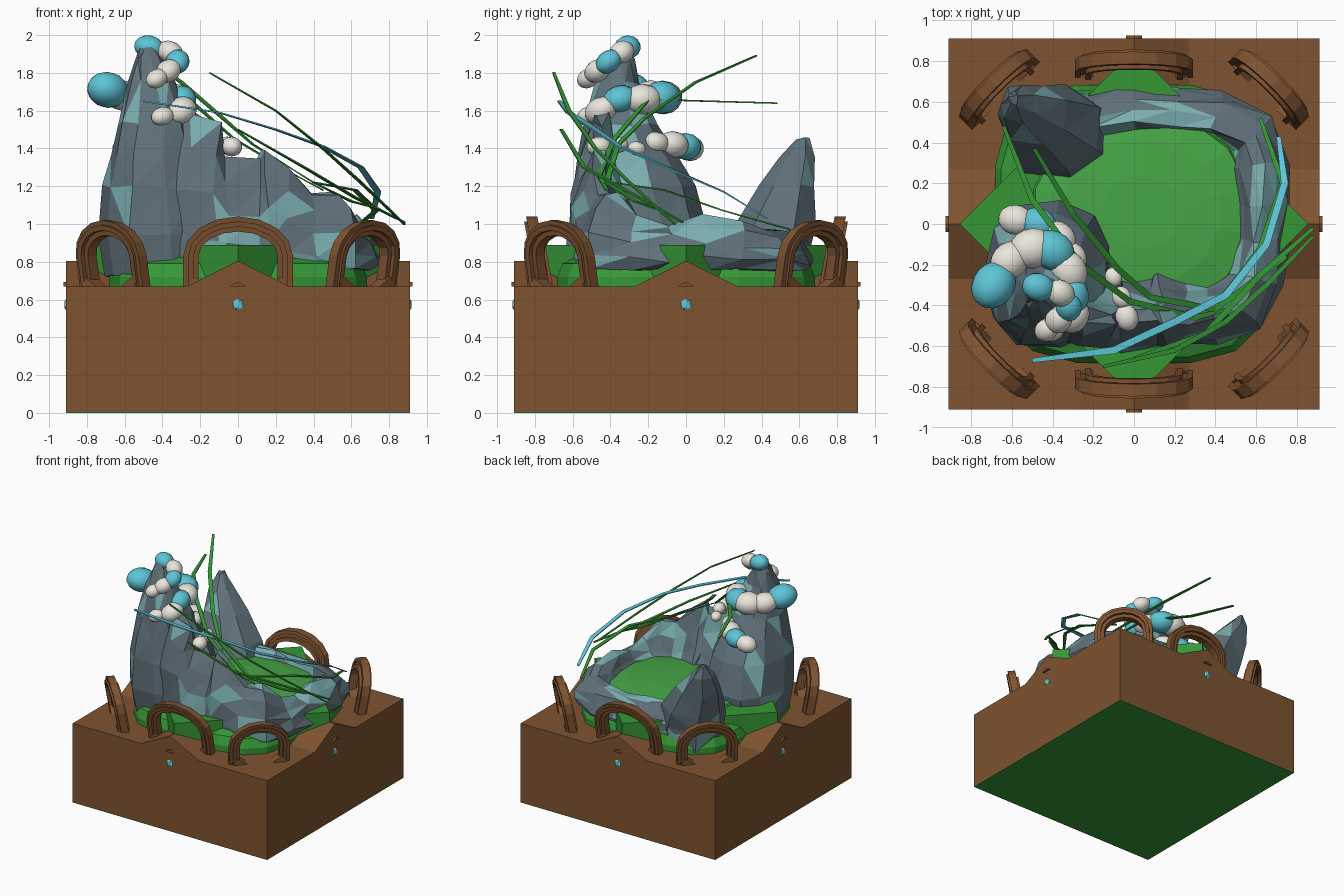
import bpy, bmesh, math, random
from mathutils import Vector, Matrix, noise

if "Cube" in bpy.data.objects:
    bpy.data.objects.remove(bpy.data.objects["Cube"])
random.seed(4)

def mat(name, r, g, b):
    m = bpy.data.materials.new(name)
    m.diffuse_color = [(c / 255) ** 2.2 for c in (r, g, b)] + [1]
    m.use_nodes = True
    m.node_tree.nodes["Principled BSDF"].inputs["Base Color"].default_value = m.diffuse_color
    return m

BROWN, GREEN = mat("brown", 126, 84, 52), mat("green", 56, 150, 56)
ROCK, MOSS = mat("slate", 96, 113, 122), mat("pale_teal", 122, 172, 174)
WHITE, BLUE = mat("cloud_white", 234, 230, 220), mat("sky_blue", 94, 196, 214)
LAWN = mat("lawn_green", 72, 165, 72)

def finish(name, bm, *mats):
    bmesh.ops.recalc_face_normals(bm, faces=bm.faces)
    me = bpy.data.meshes.new(name)
    bm.to_mesh(me)
    bm.free()
    for m in mats:
        me.materials.append(m)
    ob = bpy.data.objects.new(name, me)
    bpy.context.collection.objects.link(ob)
    return ob

def prism(name, pts, y0, y1, m, angle=0, shear=0):
    """Extrude an x-z outline from y0 to y1, lean it outward, turn it about z."""
    bm = bmesh.new()
    a, b = [[bm.verts.new((x, y - shear * (z - .67), z)) for x, z in pts] for y in (y0, y1)]
    bm.faces.new(a)
    bm.faces.new(b)
    for i in range(len(pts)):
        j = (i + 1) % len(pts)
        bm.faces.new((a[i], a[j], b[j], b[i]))
    bm.transform(Matrix.Rotation(angle, 4, 'Z'))
    return finish(name, bm, m)

def loft(name, rings, mats, closed=True, jitter=0, patch=None):
    """Skin rings of points; optional rocky jitter and noise-driven colour patches."""
    bm = bmesh.new()
    vs = [[bm.verts.new(p) for p in r] for r in rings]
    n = len(vs[0])
    for r, s in zip(vs, vs[1:]):
        for i in range(n if closed else n - 1):
            j = (i + 1) % n
            bm.faces.new((r[i], r[j], s[j], s[i]))
    bm.faces.new(vs[0])
    bm.faces.new(vs[-1])
    if jitter:
        for v in bm.verts:
            v.co += Vector([random.uniform(-jitter, jitter) for _ in range(3)])
        bmesh.ops.triangulate(bm, faces=bm.faces)
    if patch is not None:
        for f in bm.faces:
            if noise.noise(f.calc_center_median() * 4.5) > patch:
                f.material_index = 1
    return finish(name, bm, *mats)

def oval(x0, x1, y0, y1, z, n=9, p=1.0):
    out = []
    for i in range(n):
        a = 2 * math.pi * (i + .5) / n
        c, s = math.cos(a), math.sin(a)
        out.append(((x0 + x1) / 2 + (x1 - x0) / 2 * math.copysign(abs(c) ** p, c),
                    (y0 + y1) / 2 + (y1 - y0) / 2 * math.copysign(abs(s) ** p, s), z))
    return out

# Plinth with green underside, a gable and a gem on each side
S = .91
box = [(-S, .004), (S, .004), (S, .67), (-S, .67)]
prism("plinth", box, -S, S, BROWN)
prism("plinth_underside", [(-S, 0), (S, 0), (S, .004), (-S, .004)], -S, S, GREEN)
for k in range(4):
    ang = k * math.pi / 2
    prism("plinth_gable", [(-.27, .67), (.27, .67), (0, .805)], -S, -.6, BROWN, ang)
    prism("gable_lip", [(-.04, .67), (.04, .67), (.02, .685), (0, .692), (-.02, .685)],
          -.925, -.9, BROWN, ang)
    bm = bmesh.new()
    bmesh.ops.create_icosphere(bm, subdivisions=1, radius=.034)
    bmesh.ops.scale(bm, vec=(1, .5, 1.1), verts=bm.verts)
    bm.transform(Matrix.Rotation(ang, 4, 'Z') @ Matrix.Translation((0, -.905, .573)))
    finish("side_gem", bm, BLUE)

# Stepped arches leaning outward: front, back and the four corners
def curve(w, h):
    return [(-w, .67)] + [(-w * math.cos(math.pi * i / 8),
            .83 + (h - .83) * math.sin(math.pi * i / 8)) for i in range(9)] + [(w, .67)]

for k in range(8):
    if k in (2, 6):
        continue
    ang = k * math.pi / 4
    w, h, r = (.235, 1.02, .92) if k % 2 else (.29, 1.04, .75)
    for j, (d0, d1) in enumerate([(-.03, .03), (-.045, .02), (-.02, .045)]):
        t = .026 * j
        prism("arch_band", curve(w - t, h - t) + curve(w - t - .028, h - t - .028)[::-1],
              -r + d0, -r + d1, BROWN, ang, .18)
    for sx in (-1, 1):
        prism("arch_foot_stone", [(sx * (w - .14), .67), (sx * (w - .03), .67),
              (sx * (w - .06), .72)], -r - .05, -r + .03, BROWN, ang)

# Grass: rounded bank, diamond terrace and inner lawn
bank = [(.69, .665), (.69, .72), (.66, .79), (.58, .83)]
loft("grass_bank", [oval(-s, s, -s, s, z, 16, .55) for s, z in bank], [GREEN])
D = .855
loft("grass_terrace", [[(D, 0, z), (0, D, z), (-D, 0, z), (0, -D, z)] for z in (.66, .89)], [GREEN])
dome = [(1, .86), (.96, .91), (.7, .935), (.35, .95)]
loft("inner_lawn", [[(.04 + .56 * s * x, .06 + .52 * s * y, z) for x, y, _ in
     oval(-1, 1, -1, 1, 0, 14)] for s, z in dome], [LAWN])

# Rock wall following a horseshoe crest line: x, y, height
crest = [(-.48, -.2, 1.42), (-.4, -.42, 1.55), (-.24, -.45, 1.6), (-.1, -.46, 1.55),
         (-.06, -.47, 1.37), (.1, -.46, 1.34), (.14, -.46, 1.41), (.26, -.45, 1.28),
         (.38, -.44, 1.16), (.52, -.4, 1.17), (.57, -.26, 1.03), (.6, -.08, .99),
         (.6, .1, 1.04), (.6, .28, 1.02), (.56, .42, .98), (.4, .5, .96),
         (.2, .52, .97), (0, .54, .98), (-.2, .5, 1.0), (-.42, .5, 1.0)]
rings = []
for i, (x, y, h) in enumerate(crest):
    a, b = crest[max(i - 1, 0)], crest[min(i + 1, len(crest) - 1)]
    n = Vector((b[1] - a[1], a[0] - b[0], 0)).normalized()
    tall = h - .75
    section = [(.13, 0), (.155, .22), (.14, .5), (.09, .78), (.03, 1), (-.03, .97),
               (-.07, .7), (-.1 - .06 * tall, .45), (-.13 - .16 * tall, .2), (-.16 - .2 * tall, 0)]
    rings.append([Vector((x, y, .75 + tall * f)) + n * d for d, f in section])
loft("rock_wall", rings, [ROCK, MOSS], jitter=.018, patch=.12)

# Main peak and back peak
peak = [(-.7, -.12, -.58, .1, .72), (-.735, -.1, -.62, .12, .95), (-.71, -.14, -.61, .05, 1.2),
        (-.67, -.2, -.58, -.05, 1.37), (-.625, -.25, -.54, -.14, 1.53),
        (-.59, -.34, -.48, -.24, 1.75), (-.545, -.41, -.41, -.28, 1.88), (-.51, -.45, -.37, -.32, 1.94)]
loft("main_peak", [oval(*p, n=11, p=.85) for p in peak], [ROCK, MOSS], jitter=.013, patch=.2)
peak = [(-.6, -.1, .17, .66, .69), (-.63, -.09, .19, .67, .85), (-.65, -.16, .25, .69, 1.0),
        (-.67, -.32, .39, .69, 1.2), (-.66, -.48, .5, .68, 1.36), (-.62, -.57, .59, .65, 1.45)]
loft("back_peak", [oval(*p, n=7, p=.85) for p in peak], [ROCK, MOSS], jitter=.01, patch=.4)

# Clouds: overlapping puffs strung around the main peak: x, y, z, radius
def cloud(name, pts, colours):
    for i, (p, c) in enumerate(zip(pts, colours)):
        a, b = Vector(pts[max(i - 1, 0)][:3]), Vector(pts[min(i + 1, len(pts) - 1)][:3])
        bm = bmesh.new()
        bmesh.ops.create_uvsphere(bm, u_segments=14, v_segments=9, radius=1)
        r = p[3]
        rot = (b - a).to_track_quat('Z', 'Y').to_matrix().to_4x4()
        bm.transform(Matrix.Translation(p[:3]) @ rot @ Matrix.Diagonal((r, r * .9, r * 1.15, 1)))
        for f in bm.faces:
            f.smooth = True
        finish(name + "_puff", bm, BLUE if c == "b" else WHITE)

cloud("top_cloud", [(-.47, -.31, 1.935, .07), (-.36, -.34, 1.91, .065), (-.32, -.41, 1.86, .064),
                    (-.37, -.47, 1.81, .065), (-.43, -.52, 1.77, .055)], "bwbww")
cloud("middle_cloud", [(-.69, -.3, 1.71, .105), (-.61, -.18, 1.68, .09), (-.5, -.12, 1.67, .1),
                       (-.4, -.13, 1.67, .098), (-.32, -.23, 1.66, .09), (-.3, -.35, 1.66, .08),
                       (-.3, -.45, 1.6, .08), (-.4, -.52, 1.57, .055)], "bwwbwbww")
cloud("lower_cloud", [(-.58, .02, 1.4, .075), (-.47, -.0, 1.41, .08), (-.37, -.07, 1.42, .08),
                      (-.3, -.16, 1.43, .065)], "wbww")
cloud("front_cloud", [(-.1, -.26, 1.4, .042), (-.06, -.36, 1.42, .048), (-.035, -.46, 1.41, .058)], "www")

# Wind ribbons: thin tapered strips
def ribbon(name, pts, m, width=.018):
    pts = [Vector(p) for p in pts]
    rings = []
    for i, p in enumerate(pts):
        t = (pts[min(i + 1, len(pts) - 1)] - pts[max(i - 1, 0)]).normalized()
        side = t.cross(Vector((0, 0, 1))).normalized() * width * (.6 if i in (0, len(pts) - 1) else 1)
        up = Vector((0, 0, .004))
        rings.append([p - side - up, p + side - up, p + side + up, p - side + up])
    loft(name, rings, [m])

ribbon("blue_ribbon", [(-.5, -.67, 1.65), (-.1, -.62, 1.59), (.2, -.48, 1.5), (.45, -.35, 1.41),
       (.65, -.1, 1.3), (.74, .2, 1.17), (.71, .43, 1.03)], BLUE)
ribbon("green_ribbon_outer", [(-.15, -.7, 1.8), (.2, -.62, 1.6), (.45, -.48, 1.4), (.65, -.3, 1.22),
       (.88, -.06, 1.0)], GREEN, .013)
ribbon("green_ribbon_left", [(-.64, .48, 1.64), (-.5, .12, 1.65), (-.26, -.2, 1.66),
       (-.02, -.38, 1.45), (.3, -.46, 1.26), (.45, -.42, 1.18)], GREEN, .015)
ribbon("green_ribbon_high", [(-.49, .37, 1.89), (-.3, .05, 1.75), (-.08, -.22, 1.56),
       (.08, -.36, 1.42), (.4, -.42, 1.22), (.6, -.27, 1.12), (.75, -.16, 1.08)], GREEN, .015)
ribbon("green_ribbon_right", [(.62, .52, .98), (.73, .2, 1.07), (.62, -.12, 1.18),
       (.4, -.4, 1.22)], GREEN, .015)
ribbon("green_ribbon_low", [(.0, -.66, 1.5), (.35, -.54, 1.3), (.62, -.25, 1.14), (.88, -.02, 1.01)], GREEN, .015)
